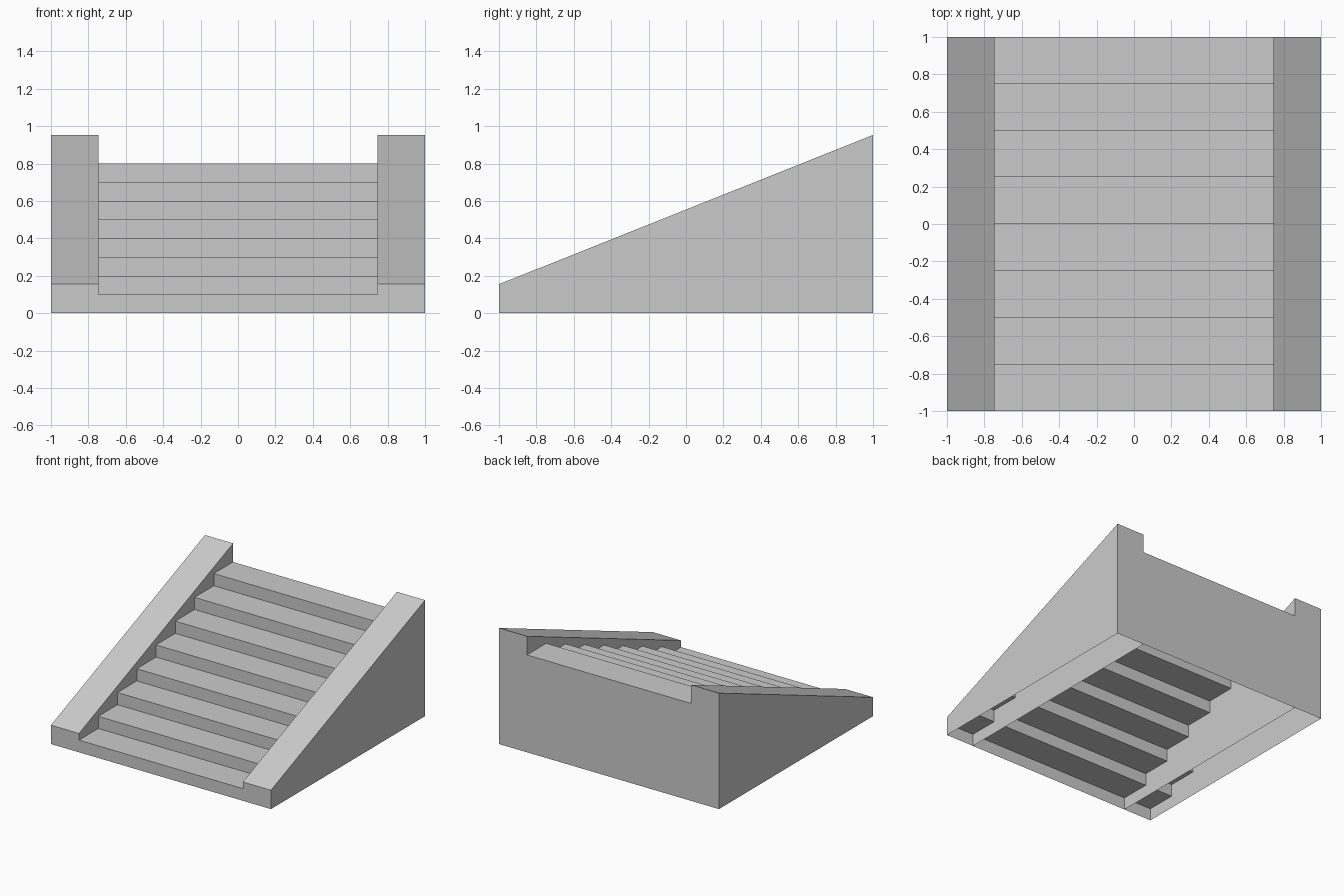
import bpy
import bmesh

cube = bpy.data.objects.get("Cube")
if cube:
    bpy.data.objects.remove(cube, do_unlink=True)

STEPS = 8
DEPTH = 2 / STEPS      # tread depth
RISE = 0.1             # riser height
INNER = 0.745          # inner face of each side wall
LOW, HIGH = 0.155, 0.953   # side wall height at front and back

stone = bpy.data.materials.new("grey_stone")
stone.use_nodes = True
stone.diffuse_color = (0.6, 0.6, 0.6, 1)
bsdf = next(n for n in stone.node_tree.nodes if n.type == 'BSDF_PRINCIPLED')
bsdf.inputs["Base Color"].default_value = stone.diffuse_color


def add_object(name, bm):
    bmesh.ops.remove_doubles(bm, verts=bm.verts, dist=0.0001)
    mesh = bpy.data.meshes.new(name)
    bm.to_mesh(mesh)
    bm.free()
    mesh.materials.append(stone)
    obj = bpy.data.objects.new(name, mesh)
    bpy.context.collection.objects.link(obj)
    return obj


def face(bm, points):
    bm.faces.new([bm.verts.new(p) for p in points])


# Steps: a full-width folded sheet, open underneath, with the back wall
profile = [(-1, 0)]
for i in range(STEPS):
    z = RISE * (i + 1)
    profile += [(-1 + DEPTH * i, z), (-1 + DEPTH * (i + 1), z)]
profile.append((1, 0))

bm = bmesh.new()
for (y0, z0), (y1, z1) in zip(profile, profile[1:]):
    face(bm, [(-1, y0, z0), (1, y0, z0), (1, y1, z1), (-1, y1, z1)])
add_object("steps", bm)

# Side walls: sloped hollow rails, open underneath, closing onto the steps
outline = [(-1, 0), (1, 0), (1, HIGH), (-1, LOW)]
for side, name in ((1, "left_side_wall"), (-1, "right_side_wall")):
    a, b = sorted((side * INNER, side))
    top = RISE * STEPS
    bm = bmesh.new()
    face(bm, [(b, y, z) for y, z in outline])
    face(bm, [(a, y, z) for y, z in reversed(outline)])
    face(bm, [(a, -1, LOW), (b, -1, LOW), (b, 1, HIGH), (a, 1, HIGH)])
    face(bm, [(a, -1, RISE), (b, -1, RISE), (b, -1, LOW), (a, -1, LOW)])
    face(bm, [(b, 1, top), (a, 1, top), (a, 1, HIGH), (b, 1, HIGH)])
    add_object(name, bm)
